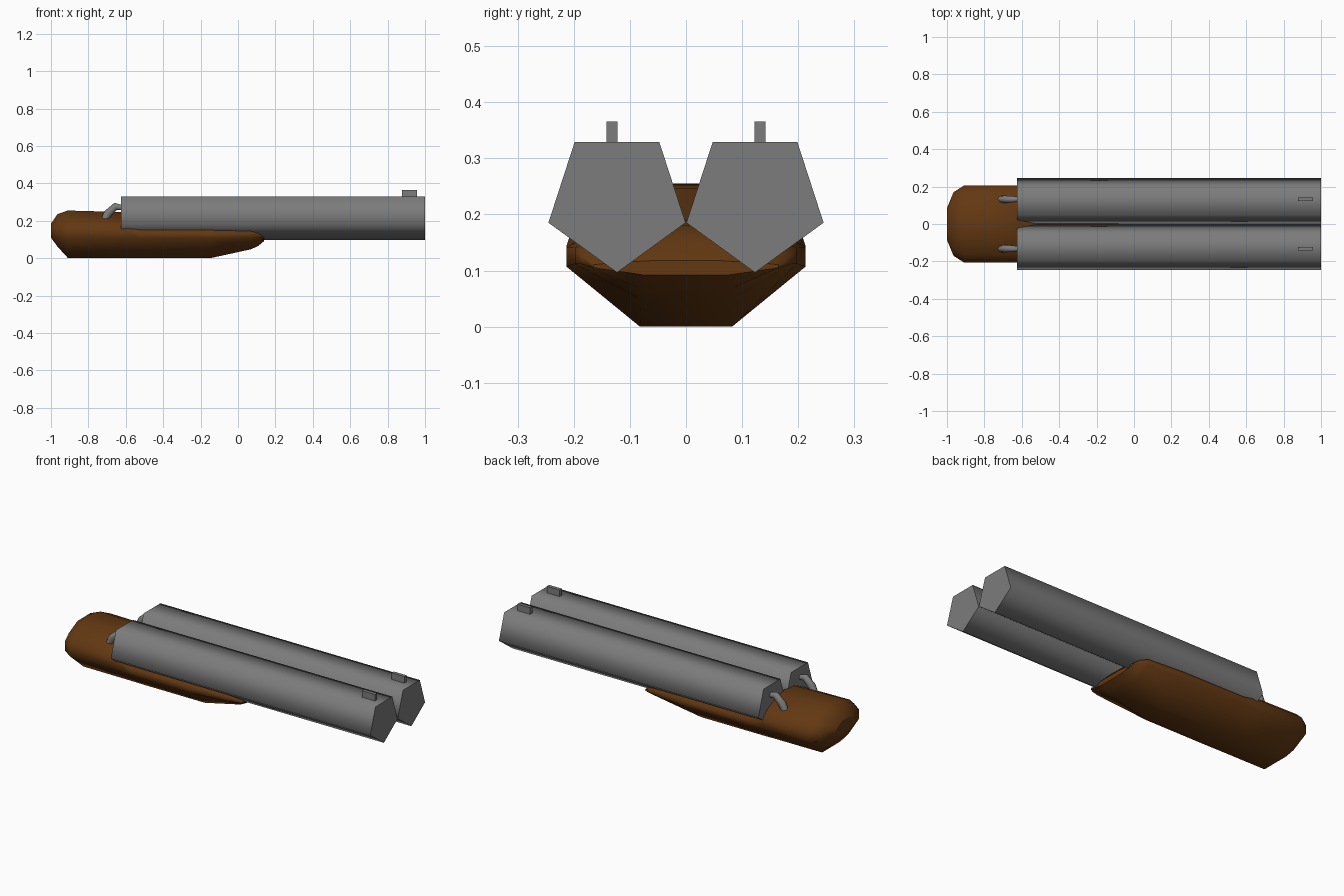
import bpy, bmesh, math
from mathutils import Vector

if "Cube" in bpy.data.objects:
    bpy.data.objects.remove(bpy.data.objects["Cube"])


def material(name, rgb):
    m = bpy.data.materials.new(name)
    m.diffuse_color = (*rgb, 1)
    m.use_nodes = True
    m.node_tree.nodes["Principled BSDF"].inputs["Base Color"].default_value = m.diffuse_color
    return m


WOOD = material("brown wood", (0.125, 0.04, 0.006))
STEEL = material("grey steel", (0.2, 0.2, 0.2))


def loft(name, rings, mat, smooth=True):
    """Skin a list of equal rings, with flat caps and crisp cap edges."""
    bm = bmesh.new()
    vs = [[bm.verts.new(p) for p in ring] for ring in rings]
    n = len(vs[0])
    for a, b in zip(vs, vs[1:]):
        for i in range(n):
            f = bm.faces.new((a[i], a[(i + 1) % n], b[(i + 1) % n], b[i]))
            f.smooth = smooth
    for ring in (vs[0], vs[-1]):
        cap = bm.faces.new(ring)
        for e in cap.edges:
            e.smooth = False
    bmesh.ops.recalc_face_normals(bm, faces=bm.faces)
    me = bpy.data.meshes.new(name)
    bm.to_mesh(me)
    bm.free()
    me.materials.append(mat)
    ob = bpy.data.objects.new(name, me)
    bpy.context.collection.objects.link(ob)
    return ob


# Stock: x, bottom z, side z, top z, half width, half width of bottom
stations = [
    (-1.00, 0.110, 0.130, 0.185, 0.085, 0.05),
    (-0.965, 0.062, 0.112, 0.236, 0.170, 0.075),
    (-0.91, 0.002, 0.107, 0.255, 0.205, 0.082),
    (-0.62, 0.001, 0.107, 0.247, 0.206, 0.082),
    (-0.53, 0.000, 0.107, 0.195, 0.213, 0.082),
    (-0.15, 0.000, 0.107, 0.190, 0.213, 0.082),
    (0.07, 0.048, 0.112, 0.180, 0.198, 0.080),
    (0.11, 0.067, 0.112, 0.150, 0.187, 0.078),
    (0.14, 0.092, 0.105, 0.118, 0.165, 0.075),
]
rings = []
for x, zb, zs, zt, w, b in stations:
    h = zt - zs
    half = [(b, zb), (w, zs), (w, zs + 0.42 * h), (0.8 * w, zs + 0.68 * h), (0.34 * w, zt)]
    section = half + [(-y, z) for y, z in reversed(half)]
    rings.append([(x, y, z) for y, z in section])
loft("stock", rings, WOOD)

# Hammer path: x, z, radius
hammer_path = [(-0.715, 0.20, 0.020), (-0.695, 0.24, 0.022), (-0.655, 0.277, 0.020), (-0.605, 0.268, 0.012)]

for side, label in ((1, "back"), (-1, "front")):
    # Five-sided barrel
    angles = [math.pi / 2 + math.pi / 5 + k * math.tau / 5 for k in range(5)]
    loft("barrel_" + label,
         [[(x, side * 0.123 + 0.1285 * math.cos(a), 0.225 + 0.1285 * math.sin(a)) for a in angles]
          for x in (-0.625, 1.0)], STEEL)

    # Sight block near the muzzle
    y = side * 0.132
    loft("sight_" + label,
         [[(x, y + dy, z) for dy, z in ((-0.01, 0.32), (0.01, 0.32), (0.01, 0.366), (-0.01, 0.366))]
          for x in (0.877, 0.957)], STEEL, smooth=False)

    # Curved hammer
    pts = [Vector((x, y, z)) for x, z, r in hammer_path]
    rings = []
    for i, (x, z, r) in enumerate(hammer_path):
        t = (pts[min(i + 1, 3)] - pts[max(i - 1, 0)]).normalized()
        up = Vector((-t.z, 0, t.x))
        rings.append([pts[i] + up * r * math.cos(k * math.tau / 8)
                      + Vector((0, r * 0.9 * math.sin(k * math.tau / 8), 0)) for k in range(8)])
    loft("hammer_" + label, rings, STEEL)
